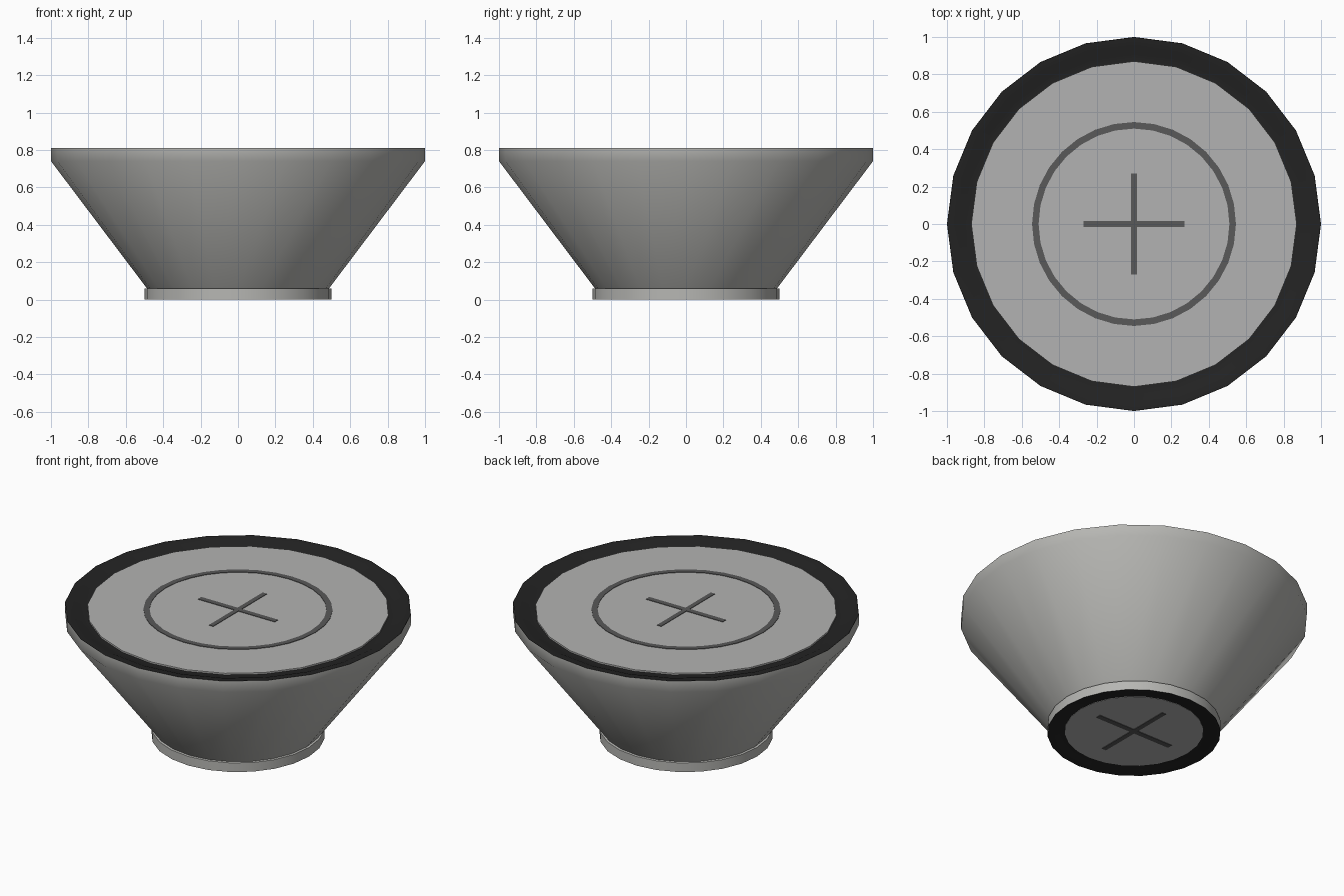
import bpy, bmesh, math

if "Cube" in bpy.data.objects:
    bpy.data.objects.remove(bpy.data.objects["Cube"])

SIDES = 24


def material(name, v):
    m = bpy.data.materials.new(name)
    m.diffuse_color = (v[0], v[1], v[2], 1)
    m.use_nodes = True
    m.node_tree.nodes["Principled BSDF"].inputs["Base Color"].default_value = m.diffuse_color
    return m


shell_grey = material("shell grey", (0.47, 0.47, 0.45))
panel_grey = material("panel grey", (0.45, 0.45, 0.445))
rubber_black = material("trim black", (0.017, 0.017, 0.017))
mark_grey = material("mark dark grey", (0.10, 0.10, 0.10))


def finish(name, bm, mat, smooth=None):
    bmesh.ops.recalc_face_normals(bm, faces=bm.faces)
    me = bpy.data.meshes.new(name)
    bm.to_mesh(me)
    bm.free()
    me.materials.append(mat)
    ob = bpy.data.objects.new(name, me)
    bpy.context.collection.objects.link(ob)
    if smooth:
        bpy.ops.object.select_all(action='DESELECT')
        ob.select_set(True)
        bpy.context.view_layer.objects.active = ob
        bpy.ops.object.shade_smooth_by_angle(angle=math.radians(smooth))
    return ob


def lathe(name, profile, mat, smooth=None, n=SIDES, up=True, closed=False):
    """Revolve (radius, z) points around the z axis."""
    bm = bmesh.new()
    rings = [[bm.verts.new((r * math.cos(2 * math.pi * i / n),
                            r * math.sin(2 * math.pi * i / n), z))
              for i in range(n)] for r, z in profile]
    pairs = list(zip(rings, rings[1:]))
    if closed:
        pairs.append((rings[-1], rings[0]))
    for a, b in pairs:
        for i in range(n):
            j = (i + 1) % n
            face = [a[i], a[j], b[j], b[i]]
            bm.faces.new(face if up else face[::-1])
    ob = finish(name, bm, mat, smooth)
    return ob


def disc(name, r, z, thick, mat, n=SIDES):
    bm = bmesh.new()
    bmesh.ops.create_cone(bm, cap_ends=True, segments=n, radius1=r, radius2=r, depth=thick)
    # vertices start on the axes, matching the lathed parts
    bmesh.ops.translate(bm, verts=bm.verts, vec=(0, 0, z))
    return finish(name, bm, mat)


def bar(name, sx, sy, z):
    bm = bmesh.new()
    bmesh.ops.create_cube(bm, size=1)
    bmesh.ops.scale(bm, verts=bm.verts, vec=(sx, sy, 0.008))
    bmesh.ops.translate(bm, verts=bm.verts, vec=(0, 0, z))
    return finish(name, bm, mark_grey)


# Flared outer shell with straight rim band and foot collar
lathe("shell", [(0.5, 0.0), (0.5, 0.058), (0.487, 0.06), (1.0, 0.74), (1.0, 0.81)],
      shell_grey, 60)

# Dark dished trim around the top and bottom panels
lathe("top_trim", [(0.999, 0.81), (0.95, 0.807), (0.91, 0.79), (0.86, 0.79),
                   (0.86, 0.77), (0.985, 0.77)], rubber_black, 40, closed=True)
lathe("bottom_trim", [(0.499, 0.0), (0.46, 0.002), (0.43, 0.012), (0.38, 0.012),
                      (0.38, 0.03), (0.49, 0.03)], rubber_black, 40, closed=True)

# Flat panels
disc("top_panel", 0.87, 0.785, 0.03, panel_grey)
disc("bottom_panel", 0.4, 0.025, 0.03, panel_grey)

# Ring mark on the top panel
lathe("ring_mark", [(0.51, 0.797), (0.51, 0.803), (0.545, 0.803), (0.545, 0.797)],
      mark_grey, n=32, closed=True)

# Cross marks on both panels
for side, z in (("top", 0.799), ("bottom", 0.011)):
    bar(side + "_cross_x", 0.54, 0.034, z)
    bar(side + "_cross_y", 0.03, 0.54, z)
    disc(side + "_cross_hub", 0.022, z, 0.0085, mark_grey, 12)
